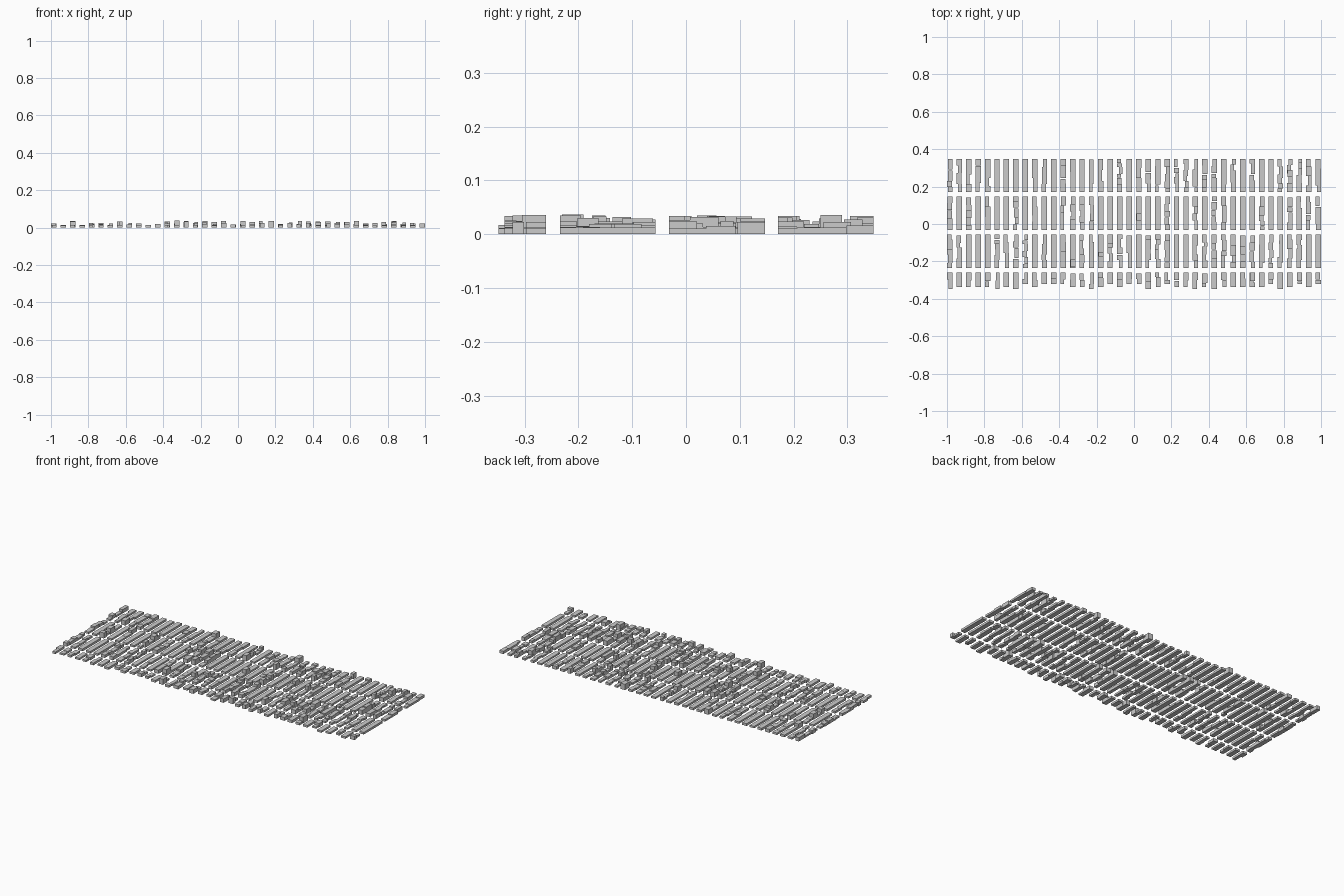
import bpy, bmesh, random
from mathutils import Matrix

if "Cube" in bpy.data.objects:
    bpy.data.objects.remove(bpy.data.objects["Cube"])

random.seed(11)
COLS = 40
HALF_X = 0.985          # centre of the outermost plots
PLOT_W = 0.029          # full plot width
# name, front edge, back edge, chance of one single long building
ROWS = [("front_building_row", -0.337, -0.260, 0.30),
        ("middle_front_building_row", -0.234, -0.057, 0.30),
        ("middle_back_building_row", -0.032, 0.147, 0.42),
        ("back_building_row", 0.171, 0.348, 0.22)]


def add_box(bm, x0, x1, y0, y1, h):
    m = Matrix.Translation(((x0 + x1) / 2, (y0 + y1) / 2, h / 2))
    bmesh.ops.create_cube(bm, size=1, matrix=m @ Matrix.Diagonal((x1 - x0, y1 - y0, h, 1)))


def random_height():
    r = random.random()
    if r < 0.60:
        return random.uniform(0.010, 0.014)
    if r < 0.88:
        return random.uniform(0.014, 0.024)
    return random.uniform(0.024, 0.035)


def add_plot(bm, x, y0, y1, single):
    left, right = x - PLOT_W / 2, x + PLOT_W / 2
    # one long low building filling the plot
    if random.random() < single:
        add_box(bm, left, right, y0, y1, random.uniform(0.010, 0.014))
        return
    # terrace of buildings with stepped widths and heights
    n = max(2, round((y1 - y0) / random.uniform(0.030, 0.055)))
    weights = [random.uniform(0.6, 1.6) for _ in range(n)]
    y = y0
    for w in weights:
        length = (y1 - y0) * w / sum(weights)
        inset = random.choice((0, 0, 0.003, 0.006, 0.009))
        a, b = (left + inset, right) if random.random() < 0.5 else (left, right - inset)
        gap = 0.004 if random.random() < 0.12 else 0.0
        add_box(bm, a, b, y, y + length - gap, random_height())
        y += length


# four rows of terraced plots separated by streets
for name, y0, y1, single in ROWS:
    bm = bmesh.new()
    for c in range(COLS):
        x = -HALF_X + 2 * HALF_X * c / (COLS - 1)
        front, back = y0, y1
        if name.startswith("front"):
            front = random.choice((-0.337, -0.337, -0.322, -0.348))
            if c in (5, 21, 26):
                front = -0.348
        add_plot(bm, x, front, back, single)
    mesh = bpy.data.meshes.new(name)
    bm.to_mesh(mesh)
    bm.free()
    bpy.context.collection.objects.link(bpy.data.objects.new(name, mesh))

# a few tallest towers standing on the plots
bm = bmesh.new()
for c, y0, y1, h in ((13, -0.23, -0.19, 0.037), (16, -0.175, -0.15, 0.035),
                     (20, 0.02, 0.057, 0.035), (32, -0.305, -0.26, 0.036),
                     (36, 0.25, 0.29, 0.036), (14, -0.03, 0.01, 0.034)):
    x = -HALF_X + 2 * HALF_X * c / (COLS - 1)
    add_box(bm, x - 0.012, x + 0.0145, y0, y1, h)
mesh = bpy.data.meshes.new("tall_buildings")
bm.to_mesh(mesh)
bm.free()
bpy.context.collection.objects.link(bpy.data.objects.new("tall_buildings", mesh))
